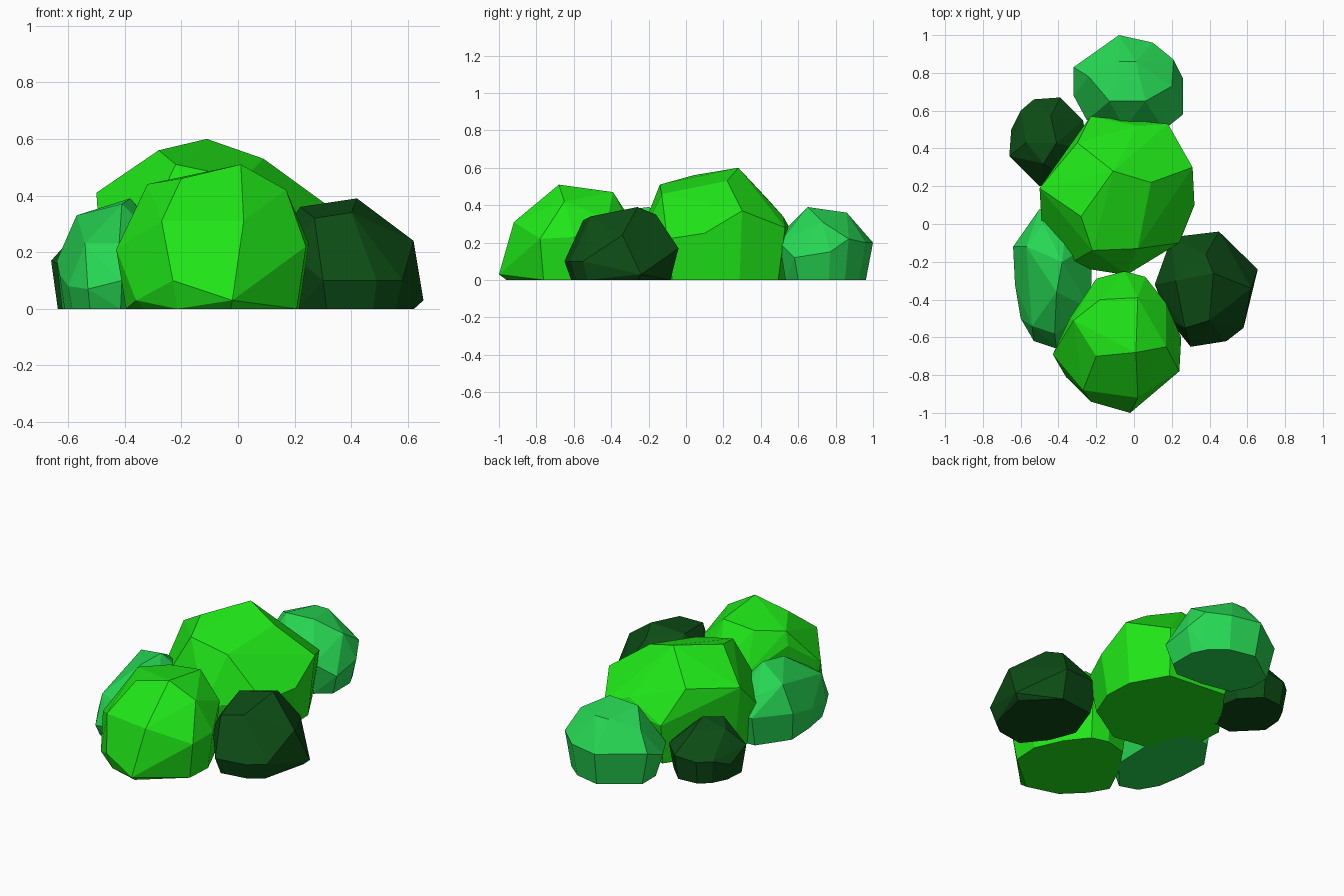
import bpy, bmesh
from math import radians
from mathutils import Vector


def material(name, rgb):
    m = bpy.data.materials.new(name)
    m.diffuse_color = (*rgb, 1)
    return m


BRIGHT = material("bright_leaf", (0.014, 0.80, 0.009))
TEAL = material("teal_leaf", (0.020, 0.68, 0.088))
DARK = material("dark_leaf", (0.004, 0.075, 0.008))


def clump(name, mat, waist, crown, foot):
    """Faceted clump: convex hull of a crown, a widest outline and a drawn-in flat foot."""
    bm = bmesh.new()
    c = sum((Vector(p) for p in waist), Vector()) / len(waist)
    for x, y, z in waist:
        bm.verts.new((x, y, z))
        bm.verts.new((c.x + (x - c.x) * foot, c.y + (y - c.y) * foot, 0))
    for p in crown:
        bm.verts.new(p)
    hull = bmesh.ops.convex_hull(bm, input=bm.verts[:])
    loose = {v for v in hull["geom_interior"] + hull["geom_unused"]
             if isinstance(v, bmesh.types.BMVert)}
    bmesh.ops.delete(bm, geom=list(loose), context='VERTS')
    # merge nearly flat triangles into larger facets
    bmesh.ops.dissolve_limit(bm, angle_limit=radians(6), verts=bm.verts[:], edges=bm.edges[:])
    bmesh.ops.recalc_face_normals(bm, faces=bm.faces[:])
    me = bpy.data.meshes.new(name)
    bm.to_mesh(me)
    bm.free()
    me.materials.append(mat)
    bpy.context.collection.objects.link(bpy.data.objects.new(name, me))


# Tall central clump
clump("main_clump", BRIGHT,
      [(-.23, .57, .25), (.02, .52, .34), (.18, .53, .28), (.31, .30, .37), (.32, .10, .25),
       (.24, -.10, .22), (-.04, -.27, .18), (-.36, -.22, .22),
       (-.49, .02, .25), (-.50, .19, .41)],
      [(-.11, .28, .60), (-.28, .04, .56), (.09, .22, .53), (-.22, -.14, .51),
       (.02, -.13, .46), (-.30, .43, .44)], 0.9)

# Front clump
clump("front_clump", BRIGHT,
      [(-.20, -.29, .22), (-.05, -.25, .25), (.06, -.28, .25), (.17, -.42, .33), (.25, -.60, .23),
       (.24, -.78, .22), (-.02, -1.0, .03), (-.23, -.94, .10), (-.36, -.81, .03),
       (-.43, -.69, .21), (-.34, -.50, .36)],
      [(.01, -.68, .51), (-.20, -.70, .46), (-.18, -.40, .45), (.02, -.39, .47),
       (.17, -.65, .42), (-.27, -.88, .31), (.02, -.92, .31), (-.32, -.51, .44)], 0.9)

# Right dark clump
clump("right_clump", DARK,
      [(.45, -.04, .17), (.655, -.24, .03), (.62, -.34, .24), (.58, -.55, .10), (.49, -.62, .10),
       (.30, -.65, .10), (.18, -.50, .20), (.11, -.32, .20), (.20, -.07, .18)],
      [(.42, -.26, .39), (.22, -.30, .36), (.40, -.51, .34), (.27, -.55, .32),
       (.38, -.16, .35)], 0.87)

# Left teal clump
clump("left_clump", TEAL,
      [(-.50, .08, .18), (-.64, -.12, .17), (-.63, -.32, .12), (-.60, -.50, .08),
       (-.53, -.62, .07), (-.41, -.66, .10), (-.23, -.45, .20), (-.22, -.10, .20),
       (-.35, .09, .18)],
      [(-.38, -.20, .39), (-.57, -.12, .33), (-.41, -.36, .37), (-.54, -.54, .23),
       (-.42, -.58, .23), (-.48, .0, .28)], 0.9)

# Back teal clump
clump("back_clump", TEAL,
      [(-.08, 1.0, .20), (.10, .96, .20), (.21, .87, .22), (.26, .77, .15), (.26, .58, .12),
       (.16, .50, .20), (-.05, .51, .25), (-.25, .55, .15), (-.32, .68, .14), (-.32, .83, .20)],
      [(-.08, .86, .36), (.01, .86, .36), (-.13, .65, .38), (.06, .65, .39),
       (-.24, .78, .31), (.20, .73, .31)], 0.86)

# Small dark clump at back left
clump("small_back_clump", DARK,
      [(-.39, .67, .15), (-.27, .55, .15), (-.24, .38, .15), (-.33, .22, .12), (-.50, .20, .10),
       (-.66, .36, .17), (-.65, .50, .10), (-.60, .60, .14), (-.53, .66, .14)],
      [(-.41, .43, .30), (-.44, .57, .27), (-.57, .43, .27), (-.48, .32, .28)], 0.88)
